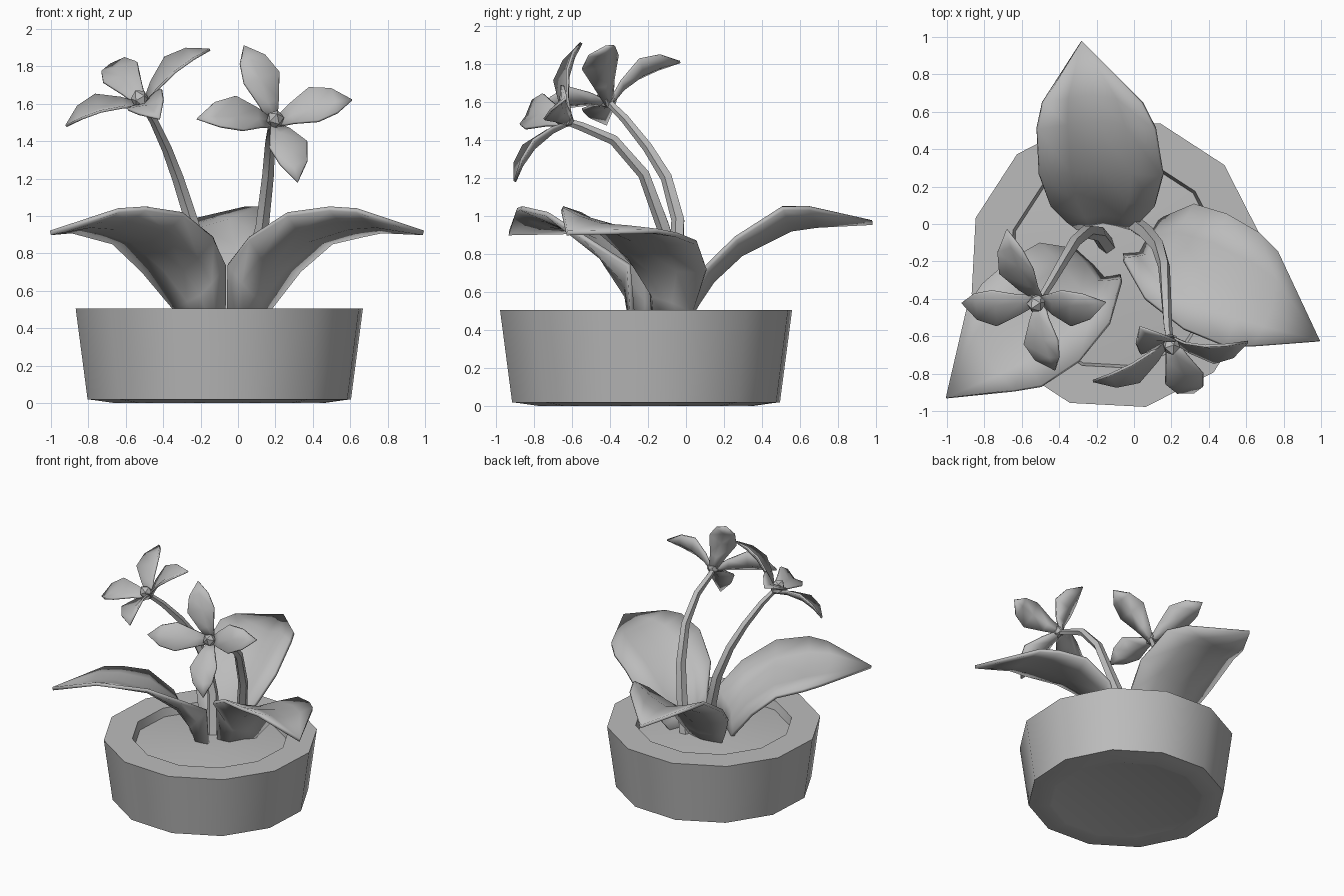
import bpy, bmesh, math
from mathutils import Vector, Matrix

if "Cube" in bpy.data.objects:
    bpy.data.objects.remove(bpy.data.objects["Cube"])

grey = bpy.data.materials.new("plain_grey")
grey.use_nodes = True
grey.diffuse_color = (0.5, 0.5, 0.5, 1)
grey.node_tree.nodes["Principled BSDF"].inputs["Base Color"].default_value = (0.5, 0.5, 0.5, 1)

CENTRE = Vector((-0.1, -0.21, 0))


def finish(name, bm, thickness=0, angle=40):
    bmesh.ops.remove_doubles(bm, verts=bm.verts, dist=0.0005)
    bmesh.ops.recalc_face_normals(bm, faces=bm.faces)
    mesh = bpy.data.meshes.new(name)
    bm.to_mesh(mesh)
    bm.free()
    mesh.materials.append(grey)
    ob = bpy.data.objects.new(name, mesh)
    bpy.context.collection.objects.link(ob)
    if thickness:
        mod = ob.modifiers.new("thickness", 'SOLIDIFY')
        mod.thickness = thickness
        mod.offset = 0
    bpy.ops.object.select_all(action='DESELECT')
    ob.select_set(True)
    bpy.context.view_layer.objects.active = ob
    bpy.ops.object.shade_smooth_by_angle(angle=math.radians(angle))


def skin(bm, rows, closed=False):
    """Bridge rows of points with quads."""
    rows = [[bm.verts.new(p) for p in row] for row in rows]
    n = len(rows[0])
    for a, b in zip(rows, rows[1:]):
        for i in range(n if closed else n - 1):
            j = (i + 1) % n
            bm.faces.new((a[i], a[j], b[j], b[i]))
    return rows


def ring(radius, z, sides=12, phase=12):
    steps = [math.radians(phase + 360 * i / sides) for i in range(sides)]
    return [CENTRE + Vector((radius * math.cos(a), radius * math.sin(a), z)) for a in steps]


# Pot: turned twelve-sided wall with foot, rim and inside
bm = bmesh.new()
profile = [(0.55, 0.006), (0.57, 0), (0.67, 0.014), (0.72, 0.02),
           (0.785, 0.505), (0.575, 0.505), (0.55, 0.4)]
rows = skin(bm, [ring(r, z) for r, z in profile], closed=True)
bm.faces.new(rows[0])
bm.faces.new(rows[-1])
finish("pot", bm, angle=35)

# Soil: shallow mound
bm = bmesh.new()
rows = skin(bm, [ring(0.56, 0.42), ring(0.56, 0.44), ring(0.25, 0.47)], closed=True)
bm.faces.new(rows[0])
bm.faces.new(rows[-1])
finish("soil", bm)

# Leaf stations: rib (reach, height), then each edge (reach, height, half width)
CUPPED = [((0.2, 0.42), (0.18, 0.44, 0.13)), ((0.27, 0.54), (0.23, 0.56, 0.2)),
          ((0.35, 0.66), (0.31, 0.72, 0.28)), ((0.5, 0.8), (0.47, 0.88, 0.33)),
          ((0.76, 0.93), (0.72, 1.04, 0.315)), ((0.9, 0.95), (0.86, 1.04, 0.265))]
CUPPED = [(rib, edge, edge) for rib, edge in CUPPED]
ROLLED = [((0.14, 0.44), (0.06, 0.46, 0.03), (0.19, 0.42, 0.17)),
          ((0.19, 0.58), (0.07, 0.74, 0.05), (0.23, 0.5, 0.22)),
          ((0.29, 0.72), (0.23, 0.88, 0.22), (0.37, 0.71, 0.33)),
          ((0.5, 0.87), (0.47, 1.01, 0.31), (0.55, 0.86, 0.34)),
          ((0.74, 0.94), (0.71, 1.04, 0.3), (0.74, 0.9, 0.33)),
          ((0.9, 0.95), (0.85, 1.03, 0.22), (0.86, 0.92, 0.3))]


def leaf(name, blade, root, angle, swing, tip_z):
    """The first edge lies on the side the tip swings to."""
    side = math.copysign(1, swing)
    bm = bmesh.new()
    rows = []
    for (ru, rz), near, far in blade:
        drift = swing * ((ru - 0.2) / 0.99) ** 2
        row = []
        for t in (-1, -0.5, 0, 0.5, 1):
            u, z, w = near if t > 0 else far
            k = abs(t) ** 1.3
            row.append((ru + (u - ru) * k, side * t * w + drift, rz + (z - rz) * k))
        rows.append(row)
    rows.append([(1.19, swing, tip_z)] * 5)
    skin(bm, rows)
    bmesh.ops.transform(bm, verts=bm.verts, matrix=Matrix.Translation((*root, 0))
                        @ Matrix.Rotation(math.radians(angle), 4, 'Z'))
    finish(name, bm, 0.025)


leaf("back_leaf", CUPPED, (-0.165, -0.21), 90, 0.115, 0.965)
leaf("front_right_leaf", ROLLED, (-0.03, -0.225), 207.7, 0.173, 0.91)
leaf("front_left_leaf", ROLLED, (-0.11, -0.125), -14, -0.22, 0.91)


# Stems: tapered five-sided tubes
def stem(name, path, r0=0.046, r1=0.02):
    bm = bmesh.new()
    pts = [Vector(p) for p in path]
    rows = []
    for i, p in enumerate(pts):
        d = (pts[min(i + 1, len(pts) - 1)] - pts[max(i - 1, 0)]).normalized()
        side = d.cross(Vector((0.8, -0.6, 0))).normalized()
        other = d.cross(side)
        r = r0 + (r1 - r0) * i / (len(pts) - 1)
        rows.append([p + r * (math.cos(a) * side + math.sin(a) * other)
                     for a in (math.tau * k / 5 for k in range(5))])
    rows = skin(bm, rows, closed=True)
    bm.faces.new(rows[0])
    bm.faces.new(rows[-1])
    finish(name, bm)


# Flowers: four cupped petals around a faceted heart
PETAL = [(0, 0.02), (0.25, 0.058), (0.55, 0.105), (0.8, 0.075), (1, 0)]


def flower(name, centre, normal, tips):
    c, n = Vector(centre), Vector(normal).normalized()
    for label, tip in tips.items():
        d = Vector(tip) - c
        side = n.cross(d).normalized()
        up = d.cross(side).normalized()
        bm = bmesh.new()
        rows = []
        for t, w in PETAL:
            mid = c + d * t + up * (0.2 * t * (1 - t))
            rows.append([mid + side * (w * s) + up * (0.4 * w * abs(s)) for s in (-1, 0, 1)])
        skin(bm, rows)
        finish(f"{name}_{label}_petal", bm, 0.014, 50)
    bm = bmesh.new()
    bmesh.ops.create_icosphere(bm, subdivisions=1, radius=0.055)
    bmesh.ops.transform(bm, verts=bm.verts, matrix=Matrix.Translation(c + n * 0.05)
                        @ n.to_track_quat('Z', 'Y').to_matrix().to_4x4()
                        @ Matrix.Diagonal((0.9, 0.9, 1.2, 1)))
    finish(name + "_heart", bm, angle=20)


stem("right_stem", [(-0.14, -0.12, 0.43), (-0.19, -0.05, 0.75), (-0.25, -0.04, 0.98),
                    (-0.32, -0.1, 1.2), (-0.38, -0.2, 1.36), (-0.45, -0.32, 1.51), (-0.5, -0.4, 1.59)])
flower("right_flower", (-0.5, -0.4, 1.58), (-0.42, -0.45, 0.79),
       {"left": (-0.15, -0.42, 1.89), "right": (-0.92, -0.42, 1.48),
        "back": (-0.68, -0.03, 1.81), "front": (-0.42, -0.78, 1.52)})

stem("left_stem", [(0, 0, 0.43), (0.07, -0.05, 0.7), (0.13, -0.12, 0.95),
                   (0.16, -0.22, 1.22), (0.17, -0.38, 1.4), (0.18, -0.55, 1.47), (0.19, -0.61, 1.49)])
flower("left_flower", (0.19, -0.6, 1.49), (0.12, -0.63, 0.35),
       {"upper": (0.03, -0.55, 1.91), "lower": (0.32, -0.9, 1.18),
        "right": (-0.22, -0.84, 1.52), "left": (0.61, -0.63, 1.62)})
